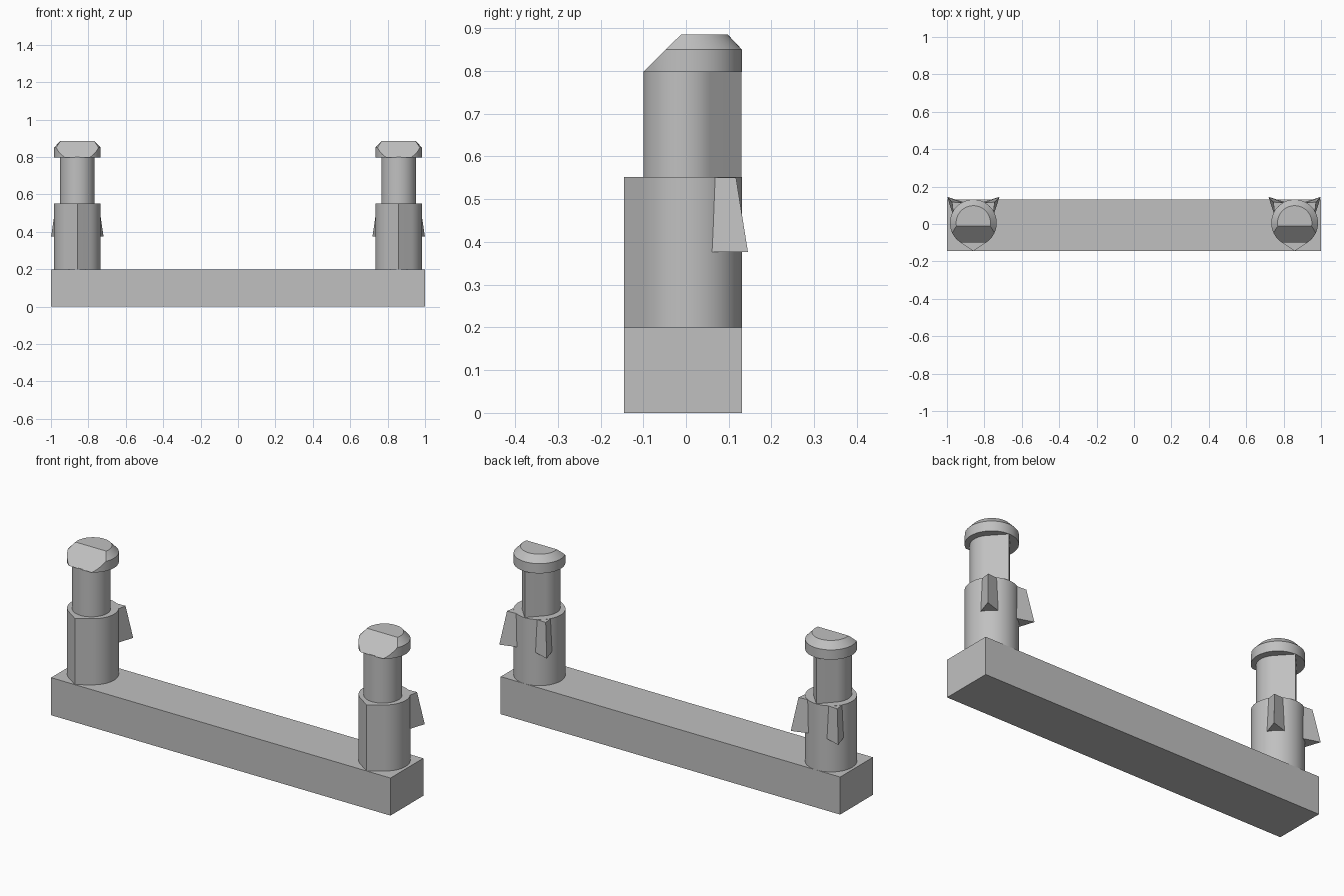
import bpy
import bmesh
from math import acos, cos, sin, pi, radians
from mathutils import Vector

cube = bpy.data.objects.get("Cube")
if cube:
    bpy.data.objects.remove(cube, do_unlink=True)

grey = bpy.data.materials.new("plain_grey")
grey.use_nodes = True
colour = (0.53, 0.53, 0.53, 1)
grey.diffuse_color = colour
grey.node_tree.nodes["Principled BSDF"].inputs["Base Color"].default_value = colour

POST_X, POST_Y = 0.859, 0.006
SEGMENTS = 56


def finish(name, bm):
    """Smooth the curved sides, keep real edges sharp, and make the object."""
    bmesh.ops.recalc_face_normals(bm, faces=bm.faces[:])
    for face in bm.faces:
        face.smooth = True
    for edge in bm.edges:
        edge.smooth = edge.calc_face_angle(pi) < radians(25)
    mesh = bpy.data.meshes.new(name)
    bm.to_mesh(mesh)
    bm.free()
    mesh.materials.append(grey)
    obj = bpy.data.objects.new(name, mesh)
    bpy.context.collection.objects.link(obj)
    return obj


def loft(sections):
    """Join (outline, height) sections with equal point counts into a solid."""
    bm = bmesh.new()
    rings = [[bm.verts.new((x, y, z)) for x, y in outline] for outline, z in sections]
    for low, high in zip(rings, rings[1:]):
        for i in range(len(low)):
            j = (i + 1) % len(low)
            bm.faces.new((low[i], low[j], high[j], high[i]))
    bm.faces.new(rings[0][::-1])
    bm.faces.new(rings[-1])
    return bm


def circle(x, y, r):
    return [(x + r * cos(2 * pi * i / SEGMENTS), y + r * sin(2 * pi * i / SEGMENTS))
            for i in range(SEGMENTS)]


def teardrop(x, y, r, tip_y):
    """Circle with two tangent sides meeting in a ridge at tip_y."""
    reach = abs(tip_y - y)
    heading = pi / 2 if tip_y > y else -pi / 2
    start = acos(r / reach)
    points = [(x, tip_y)]
    for i in range(SEGMENTS + 1):
        a = heading + start + (2 * pi - 2 * start) * i / SEGMENTS
        points.append((x + r * cos(a), y + r * sin(a)))
    return points


# Long base bar
bar = [(-1, -0.145), (1, -0.145), (1, 0.131), (-1, 0.131)]
finish("base_bar", loft([(bar, 0), (bar, 0.2)]))

for side, x in (("right", -POST_X), ("left", POST_X)):
    # Thick lower sleeve with a ridge at the front
    sleeve = teardrop(x, POST_Y, 0.125, -0.145)
    finish(side + "_post_sleeve", loft([(sleeve, 0.2), (sleeve, 0.552)]))

    # Thin neck with a ridge at the back
    neck = teardrop(x, -0.007, 0.093, 0.13)
    finish(side + "_post_neck", loft([(neck, 0.552), (neck, 0.8)]))

    # Chamfered head with a slanted cut across the front
    wide, narrow = circle(x, POST_Y, 0.125), circle(x, POST_Y, 0.092)
    head = loft([(wide, 0.798), (wide, 0.85), (narrow, 0.885)])
    cut = bmesh.ops.bisect_plane(
        head, geom=head.verts[:] + head.edges[:] + head.faces[:],
        plane_co=Vector((x, -0.1, 0.798)), plane_no=Vector((0, -0.087, 0.088)),
        clear_outer=True)
    rim = [e for e in cut["geom_cut"] if isinstance(e, bmesh.types.BMEdge)]
    bmesh.ops.edgeloop_fill(head, edges=rim)
    finish(side + "_post_head", head)

    # Pair of wedge-shaped barbs on the back corners, flaring downward
    for barb_side, s in (("right", -1), ("left", 1)):
        def kite(tip, corner):
            outline = [(0.04, 0.04), corner, tip, corner[::-1]]
            return [(x + s * px, POST_Y + py) for px, py in outline]
        low = kite((0.14, 0.139), (0.112, 0.054))
        high = kite((0.114, 0.111), (0.108, 0.06))
        finish(f"{side}_post_{barb_side}_barb", loft([(low, 0.376), (high, 0.551)]))
